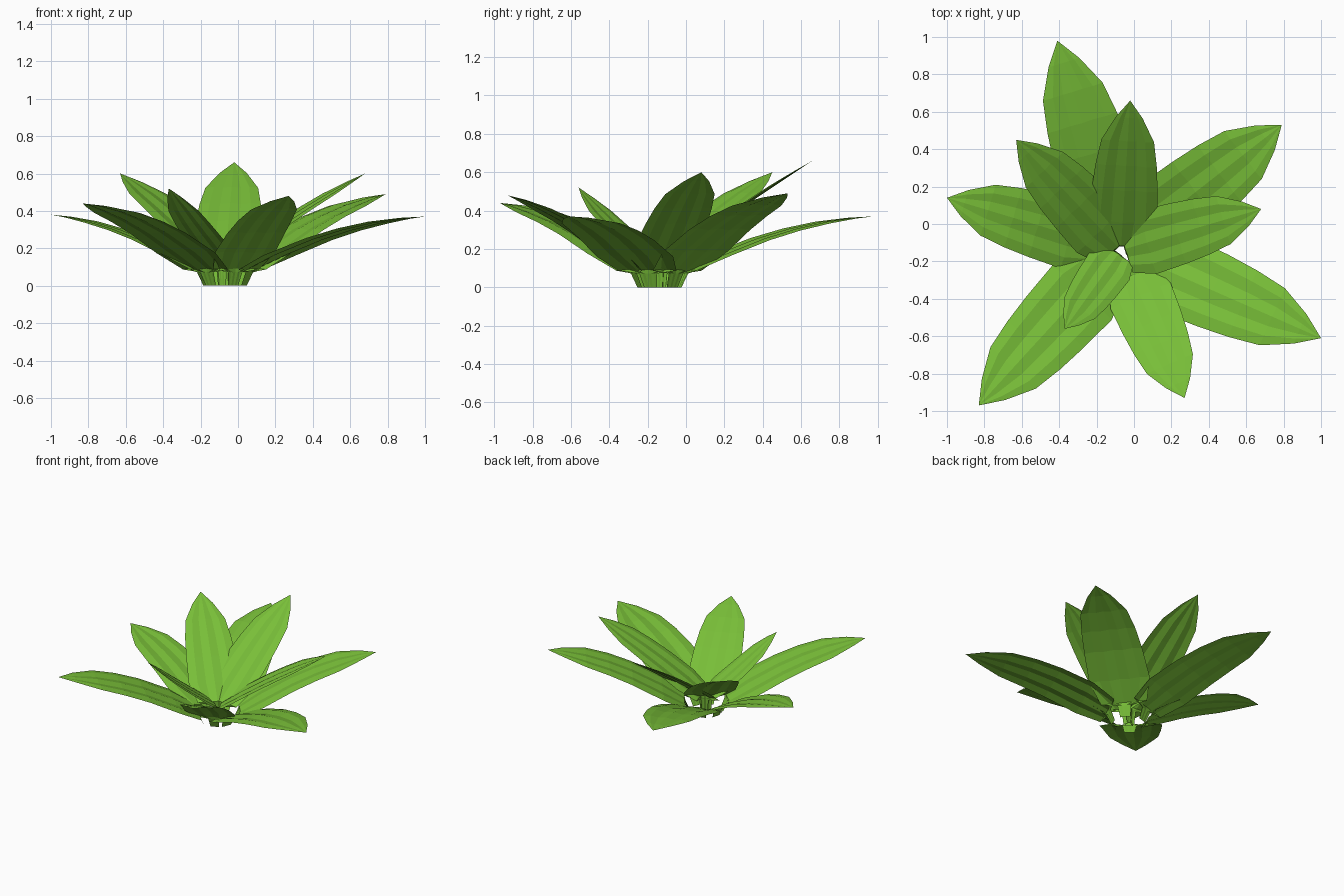
import bpy, bmesh, math
from mathutils import Vector

if "Cube" in bpy.data.objects:
    bpy.data.objects.remove(bpy.data.objects["Cube"])

green = bpy.data.materials.new("leaf green")
green.diffuse_color = (0.19, 0.52, 0.04, 1)
green.use_nodes = True
green.node_tree.nodes["Principled BSDF"].inputs["Base Color"].default_value = green.diffuse_color

CENTRE = Vector((-0.07, -0.14, 0))   # where all stalks meet the ground
# position along the blade, half width as a share of leaf length
OUTLINE = [(0, 0.135), (0.16, 0.178), (0.38, 0.17), (0.55, 0.158),
           (0.72, 0.136), (0.88, 0.07), (1, 0.0)]
STRIPS = 6                           # lengthwise pleats


def leaf(name, tip, foot, start, start_z):
    """Short stalk from radius foot, then an arching pleated blade from radius start."""
    tip = Vector(tip)
    flat = Vector((tip.x - CENTRE.x, tip.y - CENTRE.y, 0))
    reach = flat.length
    out = flat.normalized()
    side = Vector((-out.y, out.x, 0))
    run, rise = reach - start, tip.z - start_z
    size = math.hypot(reach, tip.z)
    bend = 1.25 - 1.35 * tip.z / reach   # low leaves droop more
    # stations: radius, height, slope, half width
    stalk = Vector((start - foot, start_z))
    stations = [(foot, 0, 4, 0.03), (foot + stalk.x * 0.8, stalk.y * 0.8, 2, 0.04)]
    for t, half in OUTLINE:
        stations.append((start + run * t, start_z + rise * (t + bend * t * (1 - t)),
                         rise / run * (1 + bend * (1 - 2 * t)), half))
    bm = bmesh.new()
    rows = []
    for r, z, slope, half in stations:
        mid = CENTRE + out * r + Vector((0, 0, z))
        normal = (Vector((0, 0, 1)) - out * slope).normalized()
        if half == 0:
            rows.append([bm.verts.new(mid)])
            continue
        row = []
        for i in range(STRIPS + 1):
            u = 2 * i / STRIPS - 1
            pleat = (0.025 if i % 2 else -0.025) * half * size
            p = mid + side * (u * half * size) + normal * pleat
            p.z = max(p.z, 0) if z else 0
            row.append(bm.verts.new(p))
        rows.append(row)
    for a, b in zip(rows, rows[1:]):
        for i in range(STRIPS):
            if len(b) == 1:
                bm.faces.new((a[i + 1], a[i], b[0]))
            else:
                bm.faces.new((a[i + 1], a[i], b[i], b[i + 1]))
    mesh = bpy.data.meshes.new(name)
    bm.normal_update()
    if sum(f.normal.z for f in bm.faces) < 0:
        bmesh.ops.reverse_faces(bm, faces=bm.faces[:])
    bm.to_mesh(mesh)
    bm.free()
    mesh.materials.append(green)
    bpy.context.collection.objects.link(bpy.data.objects.new(name, mesh))


# Long low outer leaves
outer = [(-0.41, 0.98, 0.37), (0.79, 0.53, 0.49), (1.0, -0.61, 0.37),
         (0.27, -0.93, 0.48), (-0.83, -0.97, 0.44), (-1.0, 0.14, 0.38)]
# Steeper inner leaves
inner = [(-0.02, 0.66, 0.66), (0.68, 0.08, 0.60),
         (-0.37, -0.56, 0.52), (-0.63, 0.45, 0.60)]
for n, tip in enumerate(outer, 1):
    leaf(f"outer_leaf_{n}", tip, 0.11, 0.15, 0.09)
for n, tip in enumerate(inner, 1):
    leaf(f"inner_leaf_{n}", tip, 0.02, 0.025, 0.13)
